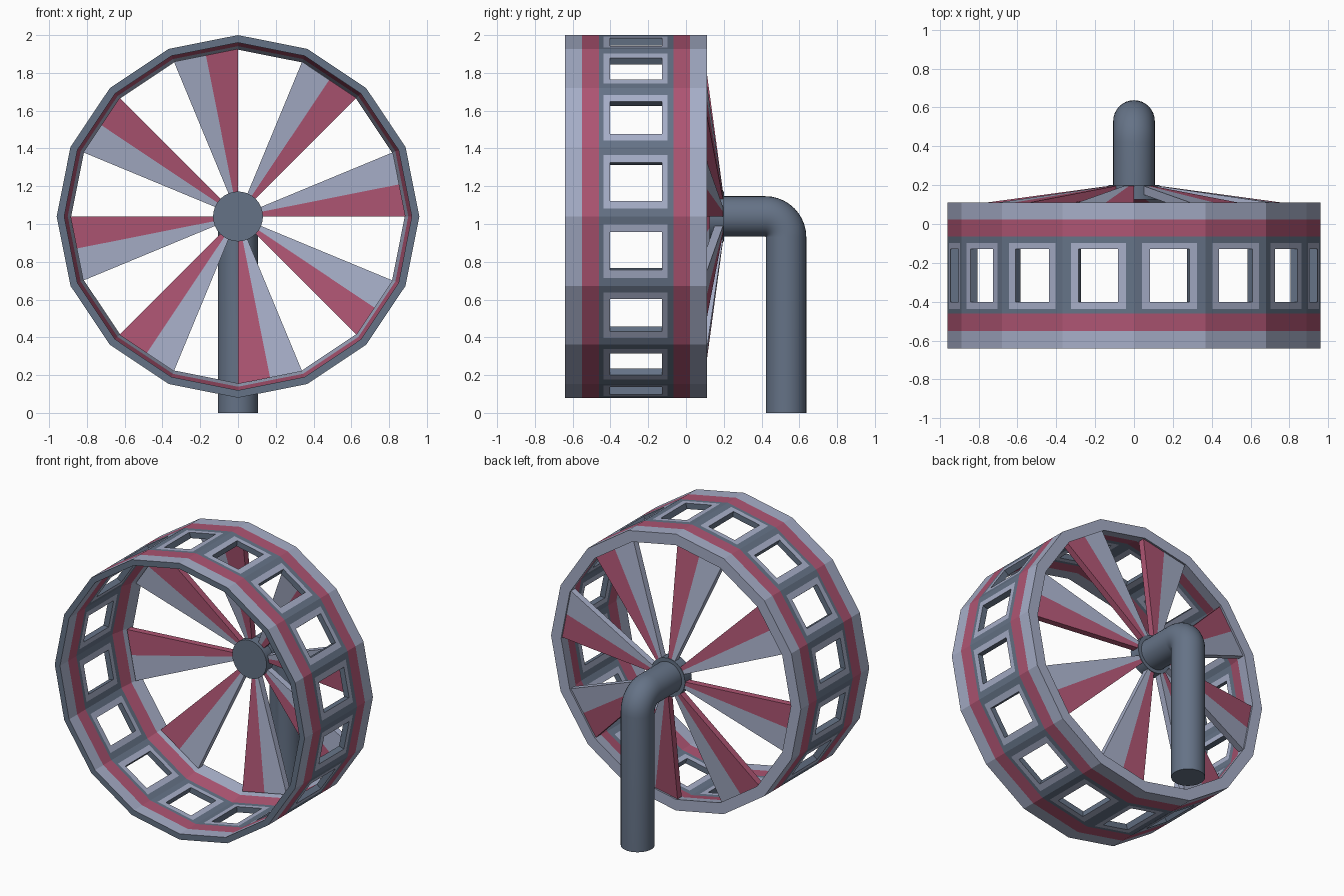
import bpy, bmesh
from math import sin, cos, pi, radians
from mathutils import Vector

if "Cube" in bpy.data.objects:
    bpy.data.objects.remove(bpy.data.objects["Cube"])

CZ = 1.04   # axle height
N = 16      # wheel sides
R = 0.96    # outer radius


def material(name, rgb):
    m = bpy.data.materials.new(name)
    m.diffuse_color = (*rgb, 1)
    m.use_nodes = True
    m.node_tree.nodes["Principled BSDF"].inputs["Base Color"].default_value = m.diffuse_color
    return m


MATS = [material("slate", (0.13, 0.17, 0.24)),
        material("pale_blue", (0.38, 0.42, 0.57)),
        material("rose", (0.42, 0.09, 0.17))]
SLATE, PALE, ROSE = 0, 1, 2


def finish(bm, name, smooth=False):
    bmesh.ops.remove_doubles(bm, verts=bm.verts, dist=0.0005)
    bmesh.ops.recalc_face_normals(bm, faces=bm.faces)
    me = bpy.data.meshes.new(name)
    bm.to_mesh(me)
    bm.free()
    for m in MATS:
        me.materials.append(m)
    ob = bpy.data.objects.new(name, me)
    bpy.context.collection.objects.link(ob)
    if smooth:
        bpy.context.view_layer.objects.active = ob
        ob.select_set(True)
        bpy.ops.object.shade_smooth_by_angle(angle=radians(35))
        ob.select_set(False)
    return ob


def quad(bm, pts, mat):
    bm.faces.new([bm.verts.new(p) for p in pts]).material_index = mat


def rim_point(k, u, r, y):
    # point a fraction u along flat side k of the polygon
    a, b = [Vector((r * cos(2 * pi * i / N), y, CZ + r * sin(2 * pi * i / N)))
            for i in (k, k + 1)]
    return a.lerp(b, u)


# Wheel rim: striped bands with a framed window in each flat side
ys = [-0.64, -0.55, -0.46, -0.437, -0.402, -0.128, -0.097, -0.065, 0.022, 0.11]
us = [0, 0.115, 0.225, 0.775, 0.885, 1]
bands = [PALE, ROSE, SLATE, SLATE, SLATE, SLATE, SLATE, ROSE, PALE]


def inner_r(y):
    return 0.92 - 0.037 * max(0, (y + 0.065) / 0.175)


bm = bmesh.new()
for k in range(N):
    for i in range(len(us) - 1):
        u0, u1 = us[i], us[i + 1]
        for j in range(len(ys) - 1):
            y0, y1 = ys[j], ys[j + 1]
            corners = [(u0, y0), (u1, y0), (u1, y1), (u0, y1)]
            outer = [rim_point(k, u, R, y) for u, y in corners]
            inner = [rim_point(k, u, inner_r(y), y) for u, y in corners]
            if i == 2 and j == 4:      # window opening walls
                for c in range(4):
                    d = (c + 1) % 4
                    quad(bm, [outer[c], outer[d], inner[d], inner[c]], SLATE)
                continue
            mat = PALE if 1 <= i <= 3 and 3 <= j <= 5 else bands[j]
            quad(bm, outer, mat)
            quad(bm, inner, mat)
        for y, mat in ((ys[0], SLATE), (ys[-1], PALE)):   # rim edges
            r = inner_r(y)
            quad(bm, [rim_point(k, u0, R, y), rim_point(k, u1, R, y),
                      rim_point(k, u1, r, y), rim_point(k, u0, r, y)], mat)
finish(bm, "wheel_rim")

# Spokes: eight two-coloured wedges sloping back to the hub
bm = bmesh.new()
T = 0.045
for k in range(0, N, 2):
    for u0, u1, mat in ((0, 0.5, ROSE), (0.5, 1, PALE)):
        def section(r, y):
            return [rim_point(k, u0, r, y), rim_point(k, u1, r, y),
                    rim_point(k, u1, r, y - T), rim_point(k, u0, r, y - T)]
        a, b = section(0.10, 0.2), section(0.887, 0.093)
        for c in range(4):
            if (mat == ROSE and c == 1) or (mat == PALE and c == 3):
                continue               # shared inside face
            d = (c + 1) % 4
            quad(bm, [a[c], a[d], b[d], b[c]], mat)
        quad(bm, a, mat)
        quad(bm, b, mat)
finish(bm, "spokes")


def tube(name, path, r, sides=32):
    # path holds (y, z, tilt); each entry becomes one circular ring
    bm = bmesh.new()
    rings = []
    for y, z, t in path:
        rings.append([bm.verts.new((r * cos(2 * pi * i / sides),
                                    y + r * sin(2 * pi * i / sides) * sin(t),
                                    z + r * sin(2 * pi * i / sides) * cos(t)))
                      for i in range(sides)])
    for a, b in zip(rings, rings[1:]):
        for i in range(sides):
            j = (i + 1) % sides
            bm.faces.new((a[i], a[j], b[j], b[i]))
    bm.faces.new(rings[0])
    bm.faces.new(rings[-1])
    return finish(bm, name, True)


# Hub disc
tube("hub", [(0.125, CZ, 0), (0.2, CZ, 0)], 0.132)

# Bent support pipe from the hub down to the ground
PR, BR = 0.107, 0.11
bend = [(0.42 + BR * sin(t), CZ - BR + BR * cos(t), t)
        for t in [pi / 2 * s / 10 for s in range(11)]]
tube("support_pipe", [(0.195, CZ, 0)] + bend + [(0.42 + BR, 0, pi / 2)], PR)
